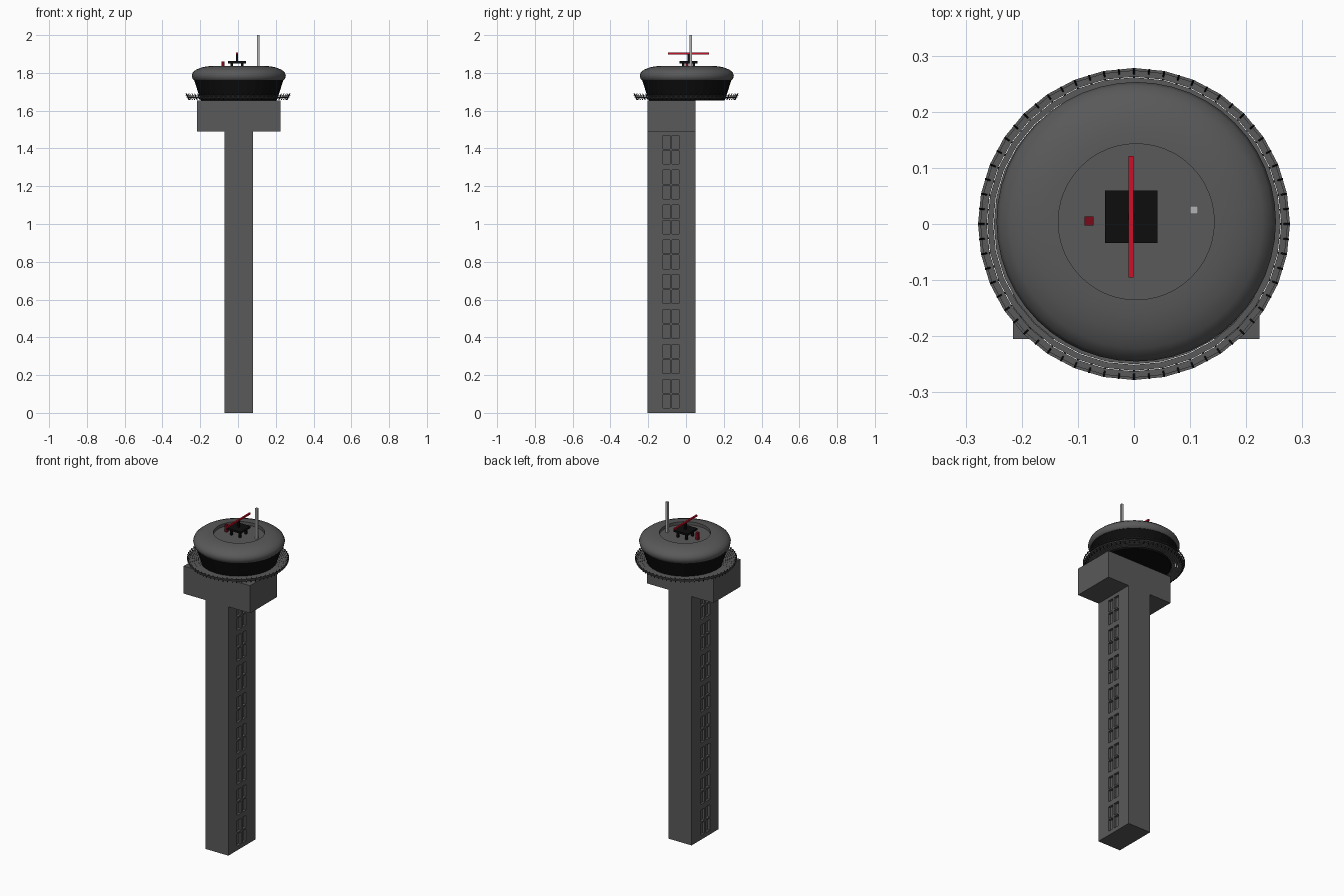
import bpy, bmesh, math
from mathutils import Vector, Matrix

cube = bpy.data.objects.get("Cube")
if cube:
    bpy.data.objects.remove(cube, do_unlink=True)


def material(name, color):
    m = bpy.data.materials.new(name)
    m.use_nodes = True
    m.diffuse_color = (*color, 1)
    m.node_tree.nodes["Principled BSDF"].inputs["Base Color"].default_value = (*color, 1)
    return m


CONCRETE = material("concrete grey", (0.1, 0.1, 0.1))
BLACK = material("black glass", (0.004, 0.004, 0.004))
RED = material("signal red", (0.6, 0.005, 0.02))
DARK_RED = material("dark red", (0.2, 0.003, 0.01))
PALE = material("pale metal", (0.45, 0.45, 0.45))
CX = 0.004  # tower axis


def finish(name, bm, mat, smooth=None):
    bmesh.ops.recalc_face_normals(bm, faces=bm.faces)
    mesh = bpy.data.meshes.new(name)
    bm.to_mesh(mesh)
    bm.free()
    mesh.materials.append(mat)
    ob = bpy.data.objects.new(name, mesh)
    bpy.context.collection.objects.link(ob)
    if smooth:
        bpy.ops.object.select_all(action='DESELECT')
        bpy.context.view_layer.objects.active = ob
        ob.select_set(True)
        bpy.ops.object.shade_smooth_by_angle(angle=math.radians(smooth))
    return ob


def add_box(bm, lo, hi):
    lo, hi = Vector(lo), Vector(hi)
    mat = Matrix.Translation((lo + hi) / 2) @ Matrix.Diagonal((*(hi - lo), 1))
    bmesh.ops.create_cube(bm, size=1, matrix=mat)


def box(name, lo, hi, mat):
    bm = bmesh.new()
    add_box(bm, lo, hi)
    return finish(name, bm, mat)


def add_lathe(bm, profile, sides, center=(0, 0), closed=False):
    """Spin (radius, z) points round a vertical axis."""
    rings = []
    for r, z in profile:
        if r == 0:
            rings.append([bm.verts.new((*center, z))] * sides)
        else:
            rings.append([bm.verts.new((center[0] + r * math.cos(math.tau * i / sides),
                                        center[1] + r * math.sin(math.tau * i / sides), z))
                          for i in range(sides)])
    pairs = list(zip(rings, rings[1:]))
    if closed:
        pairs.append((rings[-1], rings[0]))
    for a, b in pairs:
        for i in range(sides):
            j = (i + 1) % sides
            quad = list(dict.fromkeys((a[i], a[j], b[j], b[i])))
            bm.faces.new(quad)


def lathe(name, profile, sides, mat, smooth=None, closed=False):
    bm = bmesh.new()
    add_lathe(bm, profile, sides, (CX, CX), closed)
    return finish(name, bm, mat, smooth)


# Shaft with recessed four-pane windows down both sides
Y0, Y1, NECK, DECK = -0.205, 0.05, 1.49, 1.655
HALF = 0.076
shaft = box("shaft", (CX - HALF, Y0, 0), (CX + HALF, Y1, NECK), CONCRETE)
bm = bmesh.new()
for side in (-1, 1):
    face_x = CX + side * HALF
    for i in range(8):
        z = 0.025 + i * 0.1845
        for dz in (0, 0.081):
            for y in (-0.122, -0.074):
                add_box(bm, (face_x - 0.015, y, z + dz), (face_x + 0.015, y + 0.037, z + dz + 0.072))
cutter = finish("window_cutter", bm, CONCRETE)
cutter.hide_render = True
cut = shaft.modifiers.new("windows", 'BOOLEAN')
cut.operation, cut.solver, cut.object = 'DIFFERENCE', 'EXACT', cutter
bpy.context.view_layer.objects.active = shaft
bpy.ops.object.modifier_apply(modifier=cut.name)
bpy.data.objects.remove(cutter, do_unlink=True)

# Wide block carrying the cab
box("support_block", (CX - 0.22, Y0, NECK), (CX + 0.22, Y1, DECK), CONCRETE)

# Glazed cab, flaring upwards
lathe("cab_glass", [(0, DECK), (0.2, DECK), (0.205, 1.665), (0.238, 1.767), (0, 1.767)], 32, BLACK)

# Rounded roof with a shallow well
lathe("roof", [(0, 1.762), (0.238, 1.762), (0.245, 1.769), (0.249, 1.787), (0.243, 1.803),
               (0.225, 1.818), (0.195, 1.829), (0.165, 1.835), (0.139, 1.836), (0.139, 1.818),
               (0, 1.818)], 48, CONCRETE, 40)

# Walkway of concentric slats with a flared rail
bm = bmesh.new()
for k in range(6):
    r, z = 0.205 + k * 0.0115, 1.664 + k * 0.001
    add_lathe(bm, [(r, z), (r + 0.0105, z), (r + 0.0105, z + 0.005), (r, z + 0.005)], 32, closed=True)
finish("walkway_slats", bm, CONCRETE)
bm = bmesh.new()
for r, z in ((0.268, 1.672), (0.273, 1.68)):
    add_lathe(bm, [(r, z), (r + 0.005, z), (r + 0.005, z + 0.003), (r, z + 0.003)], 32, closed=True)
finish("walkway_rails", bm, CONCRETE)
bm = bmesh.new()
for i in range(64):
    spin = Matrix.Rotation(math.tau * i / 64, 4, 'Z')
    lean = Matrix.Translation((0.268, 0, 1.673)) @ Matrix.Rotation(0.45, 4, 'Y')
    bmesh.ops.create_cube(bm, size=1, matrix=spin @ lean @ Matrix.Diagonal((0.003, 0.003, 0.038, 1)))
finish("walkway_posts", bm, BLACK)

# Radar on the roof: stand, platform, mast and turning bar
RX, RY = -0.005, 0.013
bm = bmesh.new()
for sx in (-1, 1):
    for sy in (-1, 1):
        x, y = RX + sx * 0.028, RY + sy * 0.028
        add_box(bm, (x - 0.006, y - 0.006, 1.818), (x + 0.006, y + 0.006, 1.852))
finish("radar_legs", bm, BLACK)
box("radar_platform", (RX - 0.047, RY - 0.047, 1.851), (RX + 0.047, RY + 0.047, 1.862), BLACK)
box("radar_mast", (RX - 0.006, RY - 0.006, 1.862), (RX + 0.006, RY + 0.006, 1.9), BLACK)
box("radar_bar", (RX - 0.0045, RY - 0.108, 1.898), (RX + 0.0045, RY + 0.108, 1.907), RED)

# Warning lamp and aerial
box("warning_lamp", (-0.088, -0.003, 1.818), (-0.072, 0.013, 1.86), DARK_RED)
box("aerial", (0.1, 0.018, 1.818), (0.114, 0.032, 2.0), PALE)
